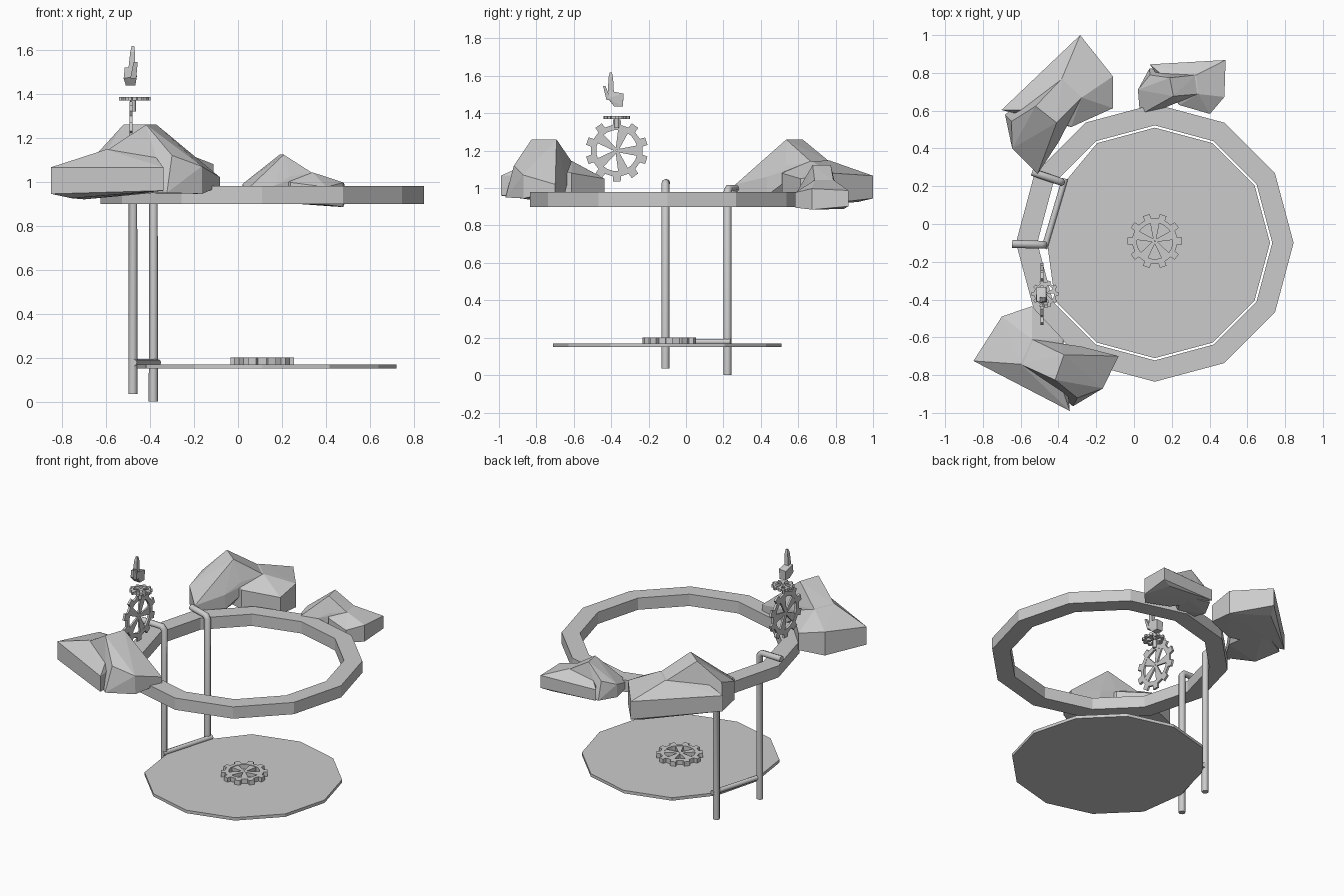
import bpy, bmesh, math
from mathutils import Vector, Matrix

if "Cube" in bpy.data.objects:
    bpy.data.objects.remove(bpy.data.objects["Cube"])

CX, CY = 0.11, -0.10


def finish(bm, name, mat=None):
    bmesh.ops.recalc_face_normals(bm, faces=bm.faces)
    me = bpy.data.meshes.new(name)
    bm.to_mesh(me)
    bm.free()
    ob = bpy.data.objects.new(name, me)
    bpy.context.collection.objects.link(ob)
    if mat:
        ob.matrix_world = mat
    return ob


def add_prism(bm, pts, z0, z1):
    lo = [bm.verts.new((x, y, z0)) for x, y in pts]
    hi = [bm.verts.new((x, y, z1)) for x, y in pts]
    bm.faces.new(lo[::-1])
    bm.faces.new(hi)
    for i in range(len(pts)):
        j = (i + 1) % len(pts)
        bm.faces.new((lo[i], lo[j], hi[j], hi[i]))


def add_band(bm, outer, inner, z0, z1):
    rows = [[bm.verts.new((x, y, z)) for x, y in p]
            for p, z in ((outer, z0), (outer, z1), (inner, z1), (inner, z0))]
    n = len(outer)
    for k in range(4):
        a, b = rows[k], rows[(k + 1) % 4]
        for i in range(n):
            j = (i + 1) % n
            bm.faces.new((a[i], a[j], b[j], b[i]))


def polar(r, a):
    return (r * math.cos(a), r * math.sin(a))


def circle(r, n):
    return [polar(r, 2 * math.pi * i / n) for i in range(n)]


def hull(bm, pts):
    vs = [bm.verts.new(p) for p in pts]
    res = bmesh.ops.convex_hull(bm, input=vs)
    junk = {e for e in res["geom_interior"] + res["geom_unused"]
            if isinstance(e, bmesh.types.BMVert)}
    bmesh.ops.delete(bm, geom=list(junk), context='VERTS')


def gear(name, r, thick, mat, teeth=10, spokes=5):
    bm = bmesh.new()
    outer, inner = [], []
    step = 2 * math.pi / teeth
    for i in range(teeth):
        for f, k in ((-0.25, 0.83), (-0.2, 1), (0.2, 1), (0.25, 0.83)):
            a = (i + f) * step
            outer.append(polar(r * k, a))
            inner.append(polar(r * 0.66, a))
    add_band(bm, outer, inner, -thick / 2, thick / 2)
    # tapered spokes meeting at the centre
    for i in range(spokes):
        a = math.pi / 2 + 2 * math.pi * i / spokes
        add_prism(bm, [polar(r * 0.05, a - 1.2), polar(r * 0.68, a - 0.25),
                       polar(r * 0.68, a + 0.25), polar(r * 0.05, a + 1.2)],
                  -thick * 0.4, thick * 0.4)
    return finish(bm, name, mat)


def tube(name, pts, r):
    cu = bpy.data.curves.new(name, 'CURVE')
    cu.dimensions = '3D'
    cu.bevel_depth = r
    cu.bevel_resolution = 2
    cu.use_fill_caps = True
    sp = cu.splines.new('POLY')
    sp.points.add(len(pts) - 1)
    for p, c in zip(sp.points, pts):
        p.co = (*c, 1)
    ob = bpy.data.objects.new(name, cu)
    bpy.context.collection.objects.link(ob)
    bpy.ops.object.select_all(action='DESELECT')
    ob.select_set(True)
    bpy.context.view_layer.objects.active = ob
    bpy.ops.object.convert(target='MESH')


# Upper ring walkway
bm = bmesh.new()
add_band(bm, circle(0.735, 12), circle(0.622, 12), 0.90, 0.98)
finish(bm, "upper_ring", Matrix.Translation((CX, CY, 0)))

# Lower disc, trimmed where the ladder stands
pts = circle(0.61, 12)
pts[5] = (-0.49, 0.305)
pts[6] = (-0.57, 0.0)
bm = bmesh.new()
add_prism(bm, pts, 0.15, 0.17)
finish(bm, "lower_disc", Matrix.Translation((CX, CY, 0)))

# Ladder: two hooked poles and a rung
tube("front_pole", [(-0.478, -0.11, 0.035), (-0.478, -0.11, 1.01),
                    (-0.495, -0.11, 1.028), (-0.645, -0.105, 1.028)], 0.021)
tube("back_pole", [(-0.385, 0.222, 0.0), (-0.385, 0.222, 0.98),
                   (-0.40, 0.228, 0.998), (-0.54, 0.275, 0.998)], 0.021)
tube("ladder_rung", [(-0.475, -0.13, 0.178), (-0.365, 0.24, 0.178)], 0.016)

# Gears
gear("floor_gear", 0.145, 0.03, Matrix.Translation((CX, -0.09, 0.185)))
gear("upright_gear", 0.167, 0.014, Matrix.Translation((-0.487, -0.37, 1.2))
     @ Matrix.Rotation(math.radians(90), 4, 'Y'))
gear("small_gear", 0.072, 0.017, Matrix.Translation((-0.47, -0.37, 1.378)))
tube("gear_stem", [(-0.477, -0.37, 1.32), (-0.477, -0.37, 1.374)], 0.013)

# Pointing hand: palm, index finger, thumb
bm = bmesh.new()
hull(bm, [(x, y, z) for x, y, z in (
    (-0.51, -0.385, 1.437), (-0.467, -0.385, 1.437), (-0.51, -0.337, 1.437),
    (-0.467, -0.337, 1.437), (-0.52, -0.41, 1.47), (-0.46, -0.415, 1.48),
    (-0.515, -0.41, 1.52), (-0.465, -0.41, 1.52),
    (-0.515, -0.334, 1.50), (-0.465, -0.334, 1.505))])
hull(bm, [(-0.50, y, 1.5) for y in (-0.417, -0.385)]
     + [(-0.47, y, 1.5) for y in (-0.417, -0.385)]
     + [(x, y, 1.59) for x in (-0.49, -0.468) for y in (-0.415, -0.39)]
     + [(x, y, 1.617) for x in (-0.483, -0.472) for y in (-0.408, -0.396)])
hull(bm, [(x, y, 1.47) for x in (-0.49, -0.463) for y in (-0.425, -0.40)]
     + [(x, y, 1.545) for x in (-0.475, -0.456) for y in (-0.443, -0.43)])
finish(bm, "pointing_hand")

# Rock: a sloping slab plus a peaked lobe (local x along outer edge, y inward)
SLAB = [(0, 0, .945), (0, 0, 1.066), (.575, 0, .96), (.575, 0, 1.066),
        (.025, .278, .92), (.025, .278, 1.08), (.141, .40, .935),
        (.141, .40, 1.05), (.37, .32, .95), (.37, .32, 1.08),
        (.23, .10, 1.147), (.222, .245, 1.145), (.45, .12, 1.14),
        (.09, .03, .925)]
LOBE = [(.43, .11, 1.26), (.41, .25, 1.26), (.23, .10, 1.14),
        (.222, .245, 1.14), (.578, .08, 1.12), (.675, .187, 1.07),
        (.675, .19, .945), (.67, .377, 1.02), (.67, .377, .98),
        (.475, .332, 1.06), (.475, .332, .96), (.578, .03, .95),
        (.30, .10, .95), (.37, .29, 1.12)]


def rock(name, origin, end, scale=1.0, base=0.92):
    u = (Vector(end) - Vector(origin)).normalized() * scale
    m = Matrix(((u.x, -u.y, 0, origin[0]), (u.y, u.x, 0, origin[1]),
                (0, 0, scale, base - 0.92 * scale), (0, 0, 0, 1)))
    bm = bmesh.new()
    hull(bm, SLAB)
    hull(bm, LOBE)
    finish(bm, name, m)


rock("front_rock", (-0.85, -0.725), (-0.34, -0.99))
rock("back_rock", (-0.285, 1.0), (-0.70, 0.605))
rock("small_rock", (0.485, 0.868), (0.08, 0.845), 0.70, 0.885)
